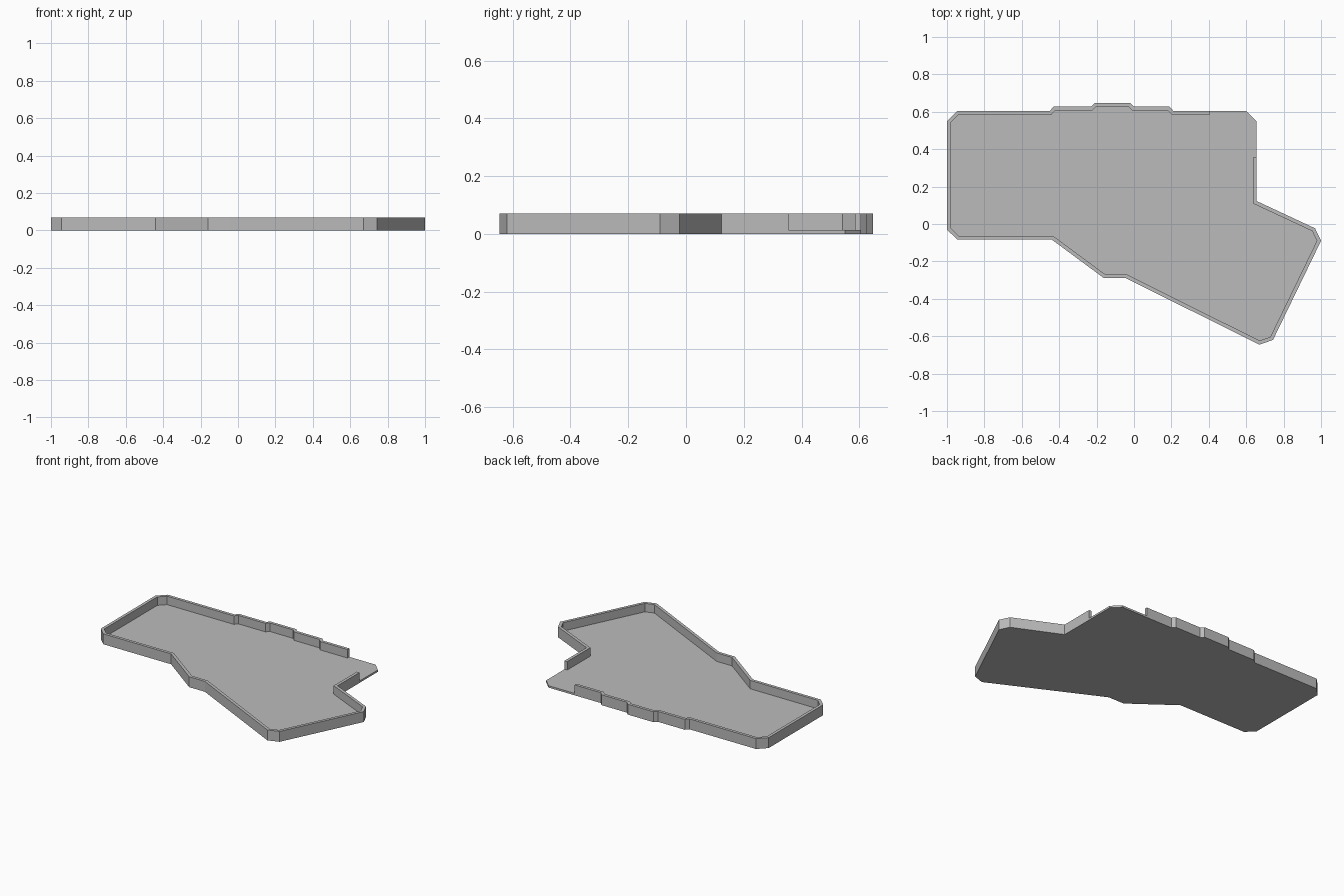
import bpy, bmesh
from mathutils import Vector

cube = bpy.data.objects.get("Cube")
if cube:
    bpy.data.objects.remove(cube, do_unlink=True)

WALL, FLOOR, HEIGHT = 0.02, 0.013, 0.07

# Outer line of the rim, clockwise from its open end on the left side
RIM = [(.655, .355), (.655, .123), (.968, -.023), (1, -.09), (.743, -.62),
       (.67, -.645), (-.043, -.29), (-.16, -.29), (-.44, -.083),
       (-.945, -.083), (-1, -.03), (-1, .55), (-.945, .605), (-.45, .605),
       (-.43, .627), (-.23, .627), (-.21, .647), (-.02, .647), (0, .627),
       (.19, .627), (.21, .605), (.405, .605)]
# Floor corner left open, without a rim
OPEN_CORNER = [(.6, .605), (.655, .55)]


def inset(points, distance):
    """Mitred offset of an open line towards its right-hand side."""
    pts = [Vector(p) for p in points]
    dirs = [(b - a).normalized() for a, b in zip(pts, pts[1:])]
    normals = [Vector((d.y, -d.x)) for d in dirs]
    result = []
    for i, p in enumerate(pts):
        n1, n2 = normals[max(i - 1, 0)], normals[min(i, len(normals) - 1)]
        result.append(p + (n1 + n2) * distance / (1 + n1.dot(n2)))
    return result


def raise_faces(bm, faces, height):
    """Extrude a region straight up, removing the faces it started from."""
    geom = bmesh.ops.extrude_face_region(bm, geom=faces)["geom"]
    verts = [g for g in geom if isinstance(g, bmesh.types.BMVert)]
    bmesh.ops.translate(bm, verts=verts, vec=(0, 0, height))
    return [g for g in geom if isinstance(g, bmesh.types.BMFace)]


bm = bmesh.new()
outer = [bm.verts.new((x, y, 0)) for x, y in RIM]
inner = [bm.verts.new((p.x, p.y, 0)) for p in inset(RIM, WALL)]
corner = [bm.verts.new((x, y, 0)) for x, y in OPEN_CORNER]

# Plan of the tray: floor area and a strip of rim faces
base = [bm.faces.new(inner + [outer[-1]] + corner + [outer[0]])]
for i in range(len(RIM) - 1):
    base.append(bm.faces.new((outer[i], outer[i + 1], inner[i + 1], inner[i])))
bmesh.ops.recalc_face_normals(bm, faces=base)

# Underside stays in place, the floor rises, then the rim rises from it
underside = bmesh.ops.duplicate(bm, geom=base)
floor_top = raise_faces(bm, base, FLOOR)
rim_top = [f for f in floor_top if len(f.verts) == 4]
raise_faces(bm, rim_top, HEIGHT - FLOOR)
bmesh.ops.remove_doubles(bm, verts=bm.verts[:], dist=1e-5)
bmesh.ops.dissolve_limit(bm, angle_limit=0.01, verts=bm.verts[:], edges=bm.edges[:])
bmesh.ops.recalc_face_normals(bm, faces=bm.faces[:])

mesh = bpy.data.meshes.new("case_tray")
bm.to_mesh(mesh)
bm.free()
tray = bpy.data.objects.new("case_tray", mesh)
bpy.context.collection.objects.link(tray)

# Plain grey finish
grey = bpy.data.materials.new("plain_grey")
grey.use_nodes = True
color = (0.5, 0.5, 0.5, 1)
grey.diffuse_color = color
grey.node_tree.nodes["Principled BSDF"].inputs["Base Color"].default_value = color
mesh.materials.append(grey)
